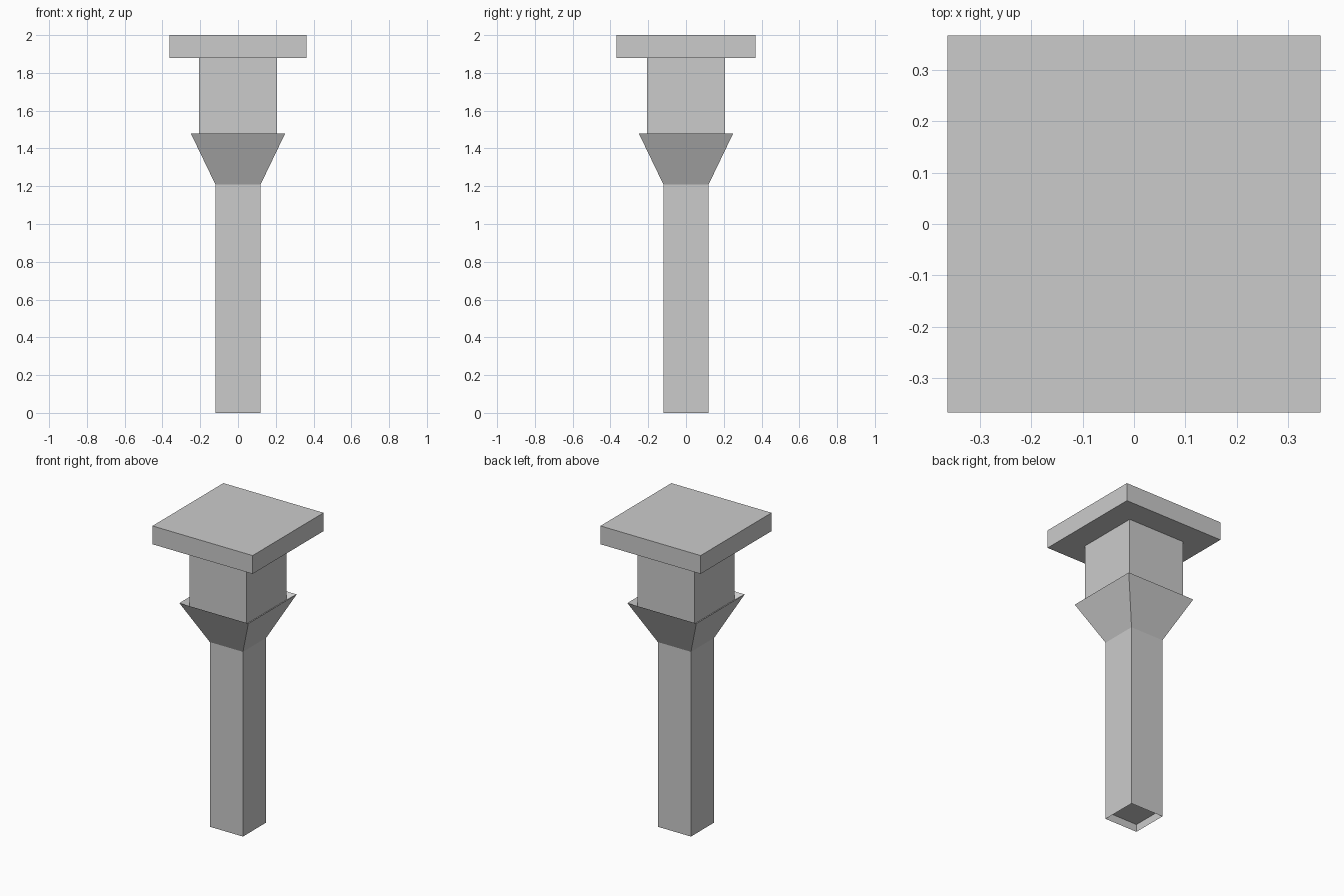
import bpy, bmesh

if "Cube" in bpy.data.objects:
    bpy.data.objects.remove(bpy.data.objects["Cube"])


def square_loft(name, rings, cap_start=False, cap_end=False):
    """Join a stack of square rings given as (half_x, half_y, z)."""
    bm = bmesh.new()
    loops = []
    for hx, hy, z in rings:
        corners = ((-1, -1), (1, -1), (1, 1), (-1, 1))
        loops.append([bm.verts.new((sx * hx, sy * hy, z)) for sx, sy in corners])
    for low, high in zip(loops, loops[1:]):
        for i in range(4):
            j = (i + 1) % 4
            bm.faces.new((low[i], low[j], high[j], high[i]))
    if cap_start:
        bm.faces.new(loops[0][::-1])
    if cap_end:
        bm.faces.new(loops[-1])
    mesh = bpy.data.meshes.new(name)
    bm.to_mesh(mesh)
    bm.free()
    obj = bpy.data.objects.new(name, mesh)
    bpy.context.collection.objects.link(obj)
    return obj


SHAFT, RIM, NECK = 0.12, 0.25, 0.207
CAP_X, CAP_Y = 0.363, 0.367

# Slim square shaft, open at the foot
square_loft("shaft", [(SHAFT, SHAFT, 0), (SHAFT, SHAFT, 1.21)])

# Panel recessed slightly inside the foot
square_loft("foot_panel", [(SHAFT, SHAFT, 0.05)], cap_start=True)

# Flared collar with a shallow ledge dipping to the neck
square_loft("flared_collar", [(SHAFT, SHAFT, 1.21), (RIM, RIM, 1.48),
                              (NECK, NECK, 1.45)])

# Square neck block
square_loft("neck", [(NECK, NECK, 1.45), (NECK, NECK, 1.88)])

# Wide flat top slab
square_loft("top_slab", [(NECK, NECK, 1.88), (CAP_X, CAP_Y, 1.88),
                         (CAP_X, CAP_Y, 2.0)], cap_end=True)
